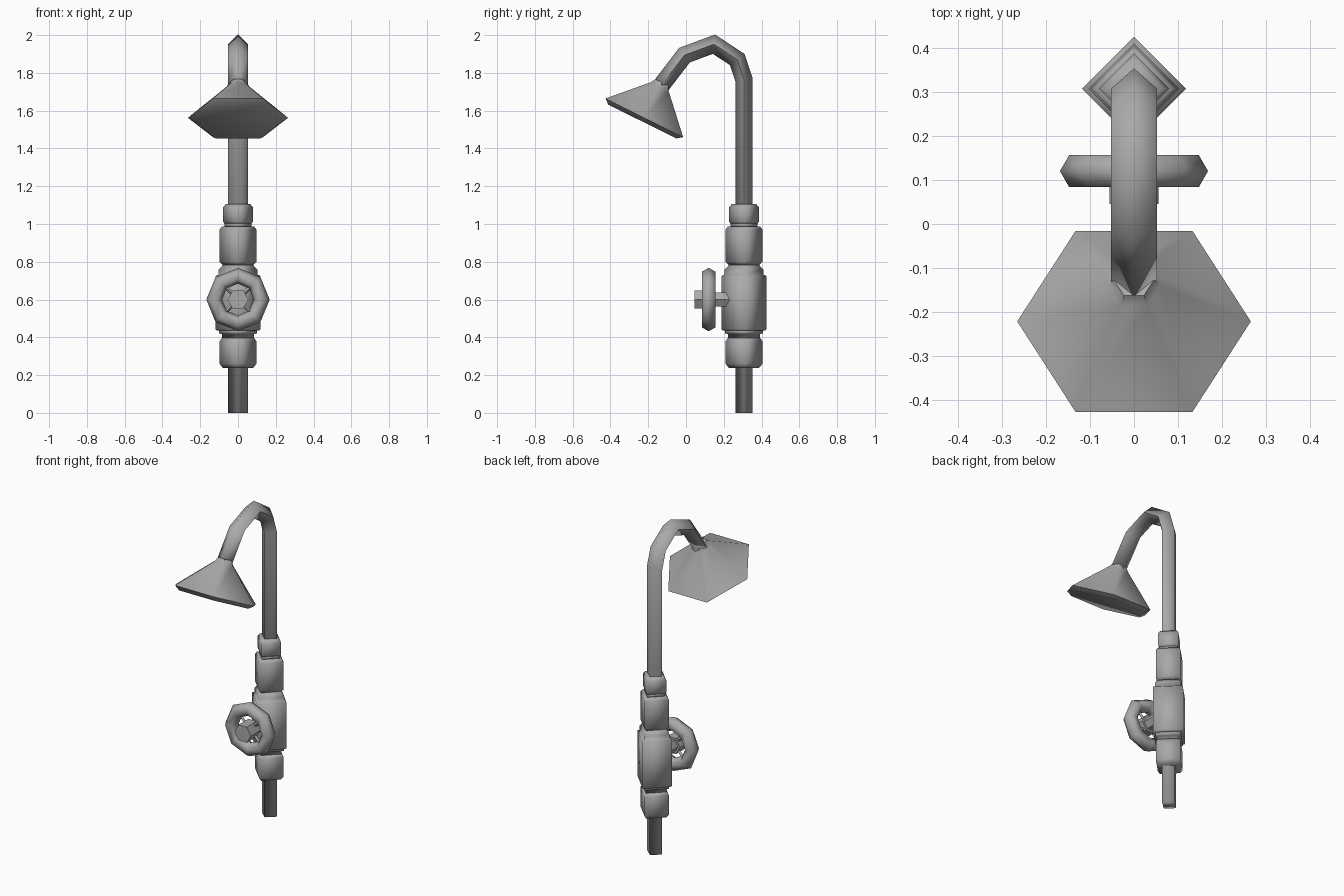
import bpy, bmesh, math
from math import sin, cos, pi
from mathutils import Vector, Matrix

if "Cube" in bpy.data.objects:
    bpy.data.objects.remove(bpy.data.objects["Cube"])

steel = bpy.data.materials.new("grey steel")
steel.use_nodes = True
steel.diffuse_color = (0.4, 0.4, 0.4, 1)
steel.node_tree.nodes["Principled BSDF"].inputs["Base Color"].default_value = (0.4, 0.4, 0.4, 1)

PIPE_Y = 0.307
WHEEL = Vector((0, 0.12, 0.6))


def skin(name, rings, angle, closed=False):
    """Join rings of points into a tube, with end caps or as a closed loop."""
    bm = bmesh.new()
    loops = [[bm.verts.new(p) for p in ring] for ring in rings]
    n = len(loops[0])
    pairs = list(zip(loops, loops[1:]))
    if closed:
        pairs.append((loops[-1], loops[0]))
    else:
        bm.faces.new(loops[0])
        bm.faces.new(loops[-1])
    for a, b in pairs:
        for i in range(n):
            j = (i + 1) % n
            bm.faces.new((a[i], a[j], b[j], b[i]))
    bmesh.ops.recalc_face_normals(bm, faces=bm.faces)
    mesh = bpy.data.meshes.new(name)
    bm.to_mesh(mesh)
    bm.free()
    mesh.materials.append(steel)
    obj = bpy.data.objects.new(name, mesh)
    bpy.context.collection.objects.link(obj)
    bpy.ops.object.select_all(action="DESELECT")
    obj.select_set(True)
    bpy.context.view_layer.objects.active = obj
    bpy.ops.object.shade_smooth_by_angle(angle=math.radians(angle))
    return obj


def turned(name, profile, sides, origin, axis=(0, 0, 1), angle=30):
    """Stack of polygon rings (radius, height) along an axis, a corner on x."""
    axis = Vector(axis).normalized()
    side = Vector((1, 0, 0))
    other = axis.cross(side)
    rings = [[Vector(origin) + axis * h + r * (side * cos(2 * pi * i / sides)
              + other * sin(2 * pi * i / sides)) for i in range(sides)]
             for r, h in profile]
    return skin(name, rings, angle)


# Square pipe with a gooseneck, mitred at each bend
path = [Vector((0, y, z)) for y, z in (
    (PIPE_Y, 0), (PIPE_Y, 1.765), (0.272, 1.87), (0.148, 1.952),
    (-0.008, 1.894), (-0.13, 1.735))]
rings = []
for i, p in enumerate(path):
    before = (p - path[i - 1]).normalized() if i else Vector((0, 0, 1))
    after = (path[i + 1] - p).normalized() if i < len(path) - 1 else before
    across = (before + after).normalized().cross(Vector((1, 0, 0)))
    reach = 0.046 / cos(before.angle(after) / 2)
    rings.append([p + Vector((0.052, 0, 0)), p + across * reach,
                  p - Vector((0.052, 0, 0)), p - across * reach])
skin("gooseneck_pipe", rings, 95)

# Pipe fittings, all square with chamfered ends
base = (0, PIPE_Y, 0)
fittings = {
    "lower_coupling": [(0.08, 0.238), (0.098, 0.26), (0.098, 0.378), (0.085, 0.397)],
    "lower_neck": [(0.085, 0.395), (0.085, 0.418), (0.1, 0.42), (0.1, 0.442)],
    "valve_body": [(0.11, 0.435), (0.118, 0.442), (0.118, 0.725), (0.103, 0.732),
                   (0.103, 0.757), (0.08, 0.783)],
    "upper_coupling": [(0.08, 0.783), (0.098, 0.80), (0.098, 0.97), (0.085, 0.987)],
    "upper_neck": [(0.072, 0.985), (0.072, 1.005)],
    "top_collar": [(0.07, 1.0), (0.08, 1.013), (0.08, 1.087), (0.065, 1.105)],
}
for name, profile in fittings.items():
    turned(name, profile, 4, base, angle=95)

# Six-sided shower head, tilted forward
turned("shower_head", [(0.232, -0.022), (0.265, 0), (0.25, 0.014),
                       (0.06, 0.185), (0.045, 0.21)],
       6, (0, -0.221, 1.562), (0, 0.445, 0.895), angle=50)

# Handwheel rim: eight segments with a six-sided section
rim = []
for i in range(8):
    a = i * pi / 4
    out = Vector((cos(a), 0, sin(a)))
    rim.append([WHEEL + out * (0.126 + 0.042 * cos(k * pi / 3))
                + Vector((0, 0.042 * sin(k * pi / 3), 0)) for k in range(6)])
skin("handwheel_rim", rim, 65, closed=True)

# Handwheel hub, stem and spokes
turned("handwheel_hub", [(0.056, -0.075), (0.056, 0.02)], 6, WHEEL, (0, 1, 0))
turned("valve_stem", [(0.042, 0), (0.042, 0.15)], 6, WHEEL, (0, 1, 0))
for i in range(4):
    a = pi / 4 + i * pi / 2
    turned(f"handwheel_spoke_{i + 1}", [(0.014, 0.03), (0.014, 0.115)], 4,
           WHEEL, (cos(a), 0, sin(a)))
